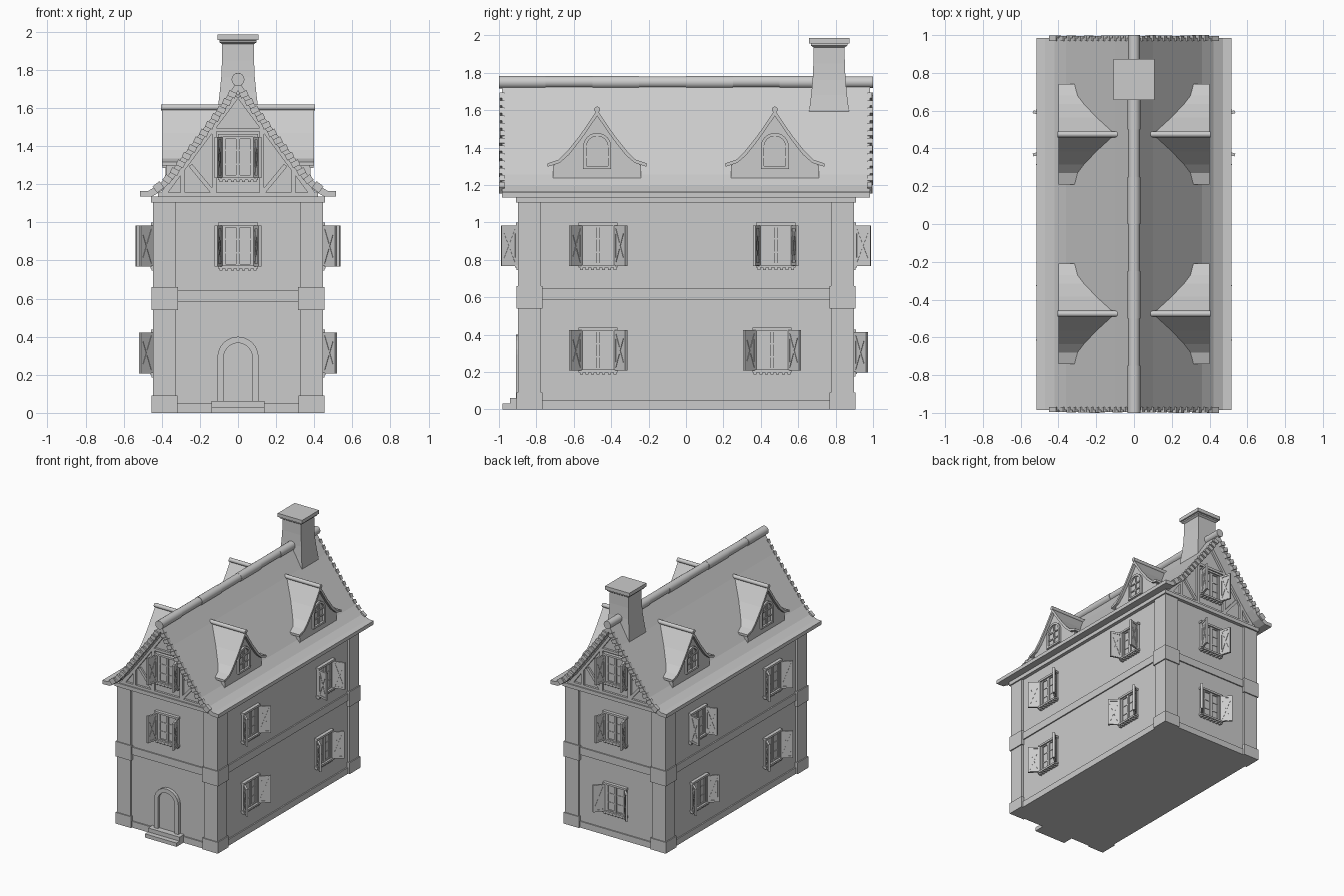
import bpy, bmesh, random
from math import radians, cos, sin, pi, atan2, hypot
from mathutils import Matrix, Vector

if "Cube" in bpy.data.objects:
    bpy.data.objects.remove(bpy.data.objects["Cube"])

random.seed(4)
I = Matrix.Identity(4)


def face_to(deg, loc=(0, 0, 0)):
    """Local frame: x = across, -y = outward, z = up, turned to a wall."""
    return Matrix.Translation(loc) @ Matrix.Rotation(radians(deg), 4, 'Z')


def poly(bm, pts, d0, d1, M=I):
    """Extrude an outline (across, up) from outward depth d0 to d1; d0 may depend on height."""
    f = d0 if callable(d0) else (lambda v: d0)
    a = [bm.verts.new(M @ Vector((u, -f(v), v))) for u, v in pts]
    b = [bm.verts.new(M @ Vector((u, -d1, v))) for u, v in pts]
    bm.faces.new(a)
    bm.faces.new(b[::-1])
    for i in range(len(pts)):
        j = (i + 1) % len(pts)
        bm.faces.new((a[i], b[i], b[j], a[j]))


def rect(bm, u0, u1, v0, v1, d0, d1, M=I):
    poly(bm, [(u0, v0), (u1, v0), (u1, v1), (u0, v1)], d0, d1, M)


def bar(bm, p, q, w, d0, d1, M=I):
    p, q = Vector(p), Vector(q)
    n = (q - p).normalized().orthogonal() * w / 2
    poly(bm, [p + n, q + n, q - n, p - n], d0, d1, M)


def tube(bm, d0, d1, z, r, M=I, n=16):
    poly(bm, [(r * cos(2 * pi * i / n), z + r * sin(2 * pi * i / n)) for i in range(n)], d0, d1, M)


def arch(w, z0, top, n=12):
    c = top - w
    return [(w, z0)] + [(w * cos(pi * i / n), c + w * sin(pi * i / n)) for i in range(n + 1)] + [(-w, z0)]


def mirrored(right):
    """Closed symmetric outline from its right half, both ends on or off axis."""
    return right + [(-u, v) for u, v in reversed(right) if u > 0]


def shell(outer, inner):
    """Closed outline between an outer and inner half profile, each running apex to eave."""
    full = lambda h: [(-u, v) for u, v in h[:0:-1]] + h
    return full(outer) + full(inner)[::-1]


def finish(name, bm, smooth=False):
    bmesh.ops.recalc_face_normals(bm, faces=bm.faces)
    me = bpy.data.meshes.new(name)
    bm.to_mesh(me)
    bm.free()
    ob = bpy.data.objects.new(name, me)
    bpy.context.collection.objects.link(ob)
    if smooth:
        bpy.context.view_layer.objects.active = ob
        ob.select_set(True)
        bpy.ops.object.shade_smooth_by_angle(angle=radians(40))
        ob.select_set(False)
    return ob


# Main roof profile, apex to eave
ROOF = [(0, 1.745), (0.1, 1.6), (0.25, 1.40), (0.36, 1.255), (0.42, 1.195), (0.47, 1.165), (0.515, 1.163)]
UNDER = [(0, 1.69), (0.08, 1.575), (0.23, 1.37), (0.34, 1.228), (0.40, 1.165), (0.45, 1.136), (0.515, 1.134)]


def roof_x(z):
    for (x0, z0), (x1, z1) in zip(ROOF, ROOF[1:]):
        if z >= z1:
            return x0 + (z0 - z) / (z0 - z1) * (x1 - x0)
    return 0.515


# Walls with gables
bm = bmesh.new()
poly(bm, [(-0.43, 0), (0.43, 0), (0.43, 1.12), (0.36, 1.195), (0, 1.675), (-0.36, 1.195), (-0.43, 1.12)], -0.883, 0.883)
finish("walls", bm)

# Plinth, floor band and cornice
bm = bmesh.new()
for z0, z1, o in ((0, 0.05, 0.01), (0.585, 0.645, 0.01), (1.105, 1.135, 0.027)):
    rect(bm, -0.43 - o, 0.43 + o, z0, z1, -0.883 - o, 0.883 + o)
finish("wall_bands", bm)

# Corner pillars with base and middle blocks
bm = bmesh.new()
for sx in (-1, 1):
    for sy in (-1, 1):
        for z0, z1, o in ((0, 0.09, 0.008), (0.09, 0.54, 0), (0.54, 0.66, 0.009), (0.66, 1.105, 0.001)):
            rect(bm, sx * (0.325 - o), sx * (0.446 + o), z0, z1, sy * (0.775 - o), sy * (0.897 + o))
finish("corner_pillars", bm)

# Main roof shell
bm = bmesh.new()
poly(bm, shell(ROOF, UNDER), -0.985, 0.985)
finish("main_roof", bm)

# Verge tiles stepping down both gable ends
bm = bmesh.new()
for s in (-1, 1):
    for e in (0, 180):
        for i in range(13):
            z = 1.685 - i * 0.0405
            x = roof_x(z)
            x2 = roof_x(z - 0.028)
            bar(bm, (s * (x - 0.016), z), (s * (x2 - 0.024), z - 0.028), 0.042, 0.97,
                0.995 + random.uniform(0, 0.005), face_to(e))
finish("verge_tiles", bm)

# Ridge tiles
bm = bmesh.new()
for i in range(8):
    y = -1 + i * 0.25
    tube(bm, y, y + 0.25, 1.75 + random.uniform(-0.002, 0.002), 0.031 + 0.003 * (i % 2))
finish("ridge_tiles", bm, True)

# Chimney: stacked square sections
bm = bmesh.new()
prev = None
for z, hx in ((1.55, 0.107), (1.6, 0.106), (1.68, 0.096), (1.76, 0.088), (1.85, 0.084), (1.935, 0.083),
              (1.945, 0.098), (1.955, 0.098), (1.957, 0.108), (1.985, 0.108)):
    ring = [bm.verts.new((a * hx, 0.765 + b * hx, z)) for a, b in ((-1, -1), (1, -1), (1, 1), (-1, 1))]
    if prev:
        for k in range(4):
            bm.faces.new((prev[k], prev[(k + 1) % 4], ring[(k + 1) % 4], ring[k]))
    else:
        bm.faces.new(ring)
    prev = ring
bm.faces.new(prev)
finish("chimney", bm)


# Casement window with sill and two braced shutters
def window(name, M, opening):
    bm = bmesh.new()
    rect(bm, -0.08, 0.08, 0, 0.215, -0.01, 0.006, M)
    for s in (-1, 1):
        rect(bm, s * 0.08, s * 0.097, -0.005, 0.225, -0.01, 0.02, M)
        for z in (0.07, 0.142):
            rect(bm, s * 0.01, s * 0.072, z - 0.004, z + 0.004, 0, 0.01, M)
        rect(bm, s * 0.066, s * 0.08, 0, 0.215, 0, 0.014, M)
    rect(bm, -0.01, 0.01, 0, 0.215, 0, 0.016, M)
    for z in (0, 0.203):
        rect(bm, -0.08, 0.08, z, z + 0.012, 0, 0.014, M)
    rect(bm, -0.105, 0.105, 0.212, 0.228, -0.01, 0.026, M)
    rect(bm, -0.105, 0.105, -0.012, 0.003, -0.01, 0.03, M)
    for i in range(7):
        u = -0.09 + i * 0.03
        rect(bm, u - 0.008, u + 0.008, -0.024, -0.012, -0.01, 0.024, M)
    for s in (-1, 1):
        H = M @ Matrix.Translation((s * 0.09, -0.018, 0)) @ Matrix.Rotation(s * radians(opening - 90), 4, 'Z')
        rect(bm, 0, s * 0.09, -0.003, 0.213, -0.005, 0.005, H)
        for u in (0.007, 0.083):
            rect(bm, s * (u - 0.007), s * (u + 0.007), -0.003, 0.213, -0.008, 0.008, H)
        for v in (0.006, 0.204):
            rect(bm, 0, s * 0.09, v - 0.008, v + 0.008, -0.008, 0.008, H)
        bar(bm, (s * 0.01, 0.015), (s * 0.08, 0.195), 0.01, -0.008, 0.008, H)
        bar(bm, (s * 0.01, 0.195), (s * 0.08, 0.015), 0.01, -0.008, 0.008, H)
    finish(name, bm)


for side, deg, sx in (("right", 90, 1), ("left", -90, -1)):
    for floor, y, z, opening in (("lower_front", -0.47, 0.21, 42), ("lower_back", 0.46, 0.21, 42),
                                 ("upper_front", -0.47, 0.77, 42), ("upper_back", 0.48, 0.77, 16)):
        window(f"{side}_{floor}_window", face_to(deg, (sx * 0.43, y, z)), opening)
for end, deg, sy in (("front", 0, -1), ("back", 180, 1)):
    window(end + "_upper_window", face_to(deg, (0, sy * 0.883, 0.77)), 16)
    window(end + "_gable_window", face_to(deg, (0, sy * 0.883, 1.235)), 16)
window("back_lower_window", face_to(180, (0, 0.883, 0.2)), 42)

# Timber framing in both gables
bm = bmesh.new()
for e in (0, 180):
    M = face_to(e)
    rect(bm, -0.42, 0.42, 1.13, 1.155, 0.87, 0.9, M)
    rect(bm, -0.13, 0.13, 1.475, 1.495, 0.87, 0.9, M)
    for s in (-1, 1):
        bar(bm, (s * 0.39, 1.15), (s * 0.01, 1.66), 0.03, 0.87, 0.9, M)
        bar(bm, (s * 0.125, 1.15), (s * 0.125, 1.48), 0.024, 0.87, 0.9, M)
        bar(bm, (s * 0.29, 1.15), (s * 0.29, 1.27), 0.024, 0.87, 0.9, M)
        bar(bm, (s * 0.13, 1.155), (s * 0.25, 1.3), 0.022, 0.87, 0.897, M)
finish("gable_timbers", bm)

# Arched door, surround and steps
D = face_to(0)
bm = bmesh.new()
poly(bm, arch(0.108, 0.05, 0.4) + arch(0.075, 0.05, 0.367)[::-1], 0.87, 0.91)
finish("door_surround", bm)
bm = bmesh.new()
poly(bm, arch(0.076, 0.05, 0.368), 0.87, 0.89)
finish("door", bm)
bm = bmesh.new()
rect(bm, -0.14, 0.14, 0, 0.03, 0.87, 0.98)
rect(bm, -0.14, 0.14, 0.03, 0.062, 0.87, 0.94)
finish("door_steps", bm)

# Four dormers with flared roofs and arched windows
D_ROOF = [(0, 1.6), (0.09, 1.468), (0.16, 1.38), (0.205, 1.335), (0.265, 1.315)]
D_UNDER = [(0, 1.568), (0.085, 1.445), (0.15, 1.362), (0.2, 1.318), (0.265, 1.297)]
D_FACE = [(0.235, 1.2), (0.235, 1.304), (0.2, 1.325), (0.155, 1.365), (0.085, 1.452), (0, 1.575)]
sink = lambda v: roof_x(v) - 0.03
for side, deg in (("right", 90), ("left", -90)):
    for place, y in (("front", -0.475), ("back", 0.475)):
        M = face_to(deg, (0, y, 0))
        name = f"{side}_{place}_dormer"
        bm = bmesh.new()
        poly(bm, shell(D_ROOF, D_UNDER), sink, 0.4, M)
        finish(name + "_roof", bm)
        bm = bmesh.new()
        poly(bm, mirrored(D_FACE), sink, 0.378, M)
        rect(bm, -0.245, 0.245, 1.205, 1.225, 0.34, 0.388, M)
        finish(name + "_wall", bm)
        bm = bmesh.new()
        tube(bm, 0.085, 0.405, 1.603, 0.016, M, 12)
        finish(name + "_ridge", bm, True)
        bm = bmesh.new()
        poly(bm, arch(0.075, 1.295, 1.478) + arch(0.058, 1.295, 1.461)[::-1], 0.36, 0.393, M)
        rect(bm, -0.075, 0.075, 1.285, 1.3, 0.36, 0.395, M)
        rect(bm, -0.006, 0.006, 1.295, 1.462, 0.37, 0.386, M)
        for z in (1.35, 1.405):
            rect(bm, -0.06, 0.06, z - 0.005, z + 0.005, 0.37, 0.385, M)
        finish(name + "_window", bm)
